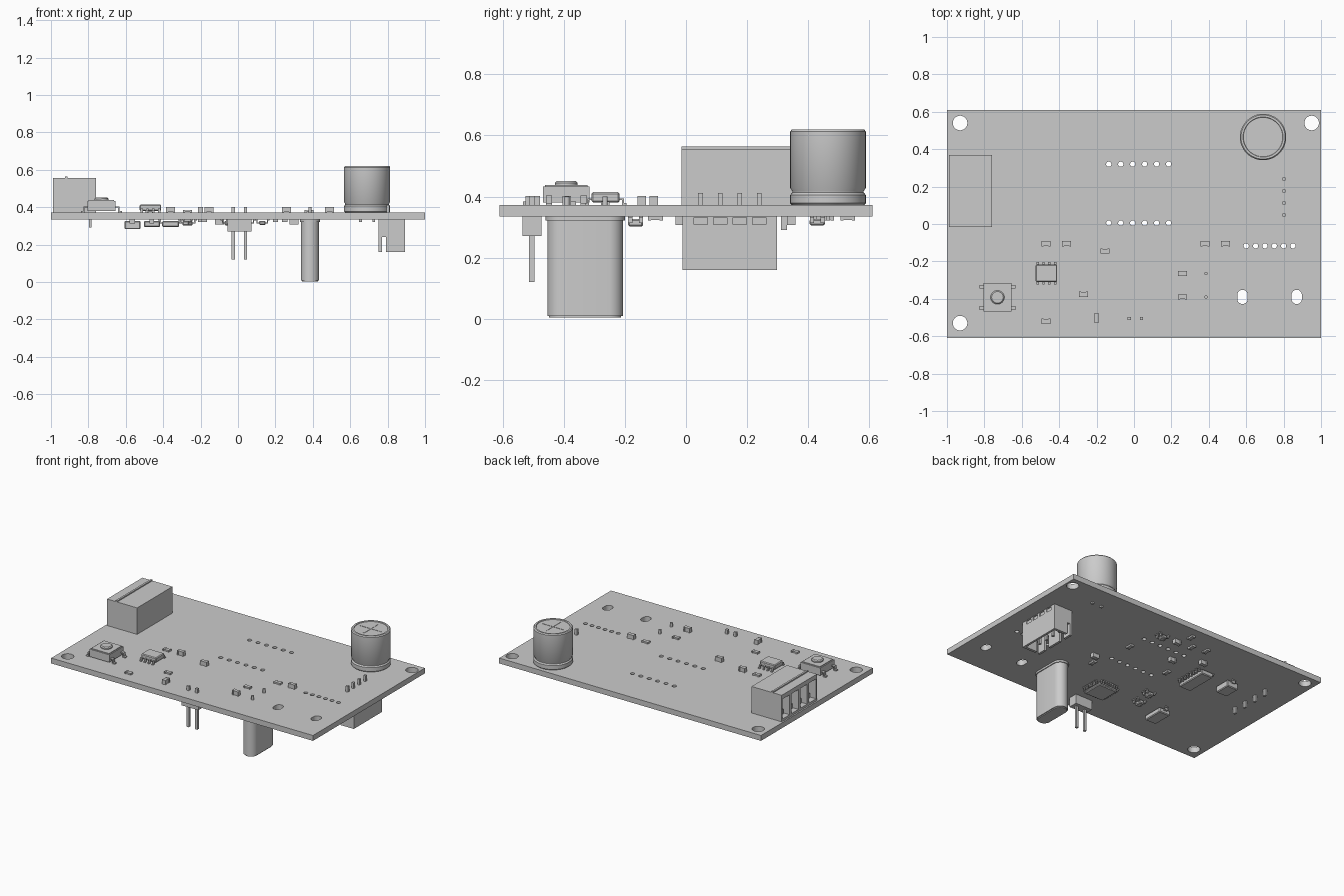
import bpy, bmesh, math
from mathutils import Matrix, Vector

cube = bpy.data.objects.get("Cube")
if cube:
    bpy.data.objects.remove(cube, do_unlink=True)

grey = bpy.data.materials.new("plain_grey")
grey.use_nodes = True
grey.diffuse_color = (0.6, 0.6, 0.6, 1)
grey.node_tree.nodes["Principled BSDF"].inputs["Base Color"].default_value = (0.6, 0.6, 0.6, 1)

TOP, BOT = 0.372, 0.335


def finish(name, bm, smooth=False):
    bmesh.ops.recalc_face_normals(bm, faces=bm.faces[:])
    mesh = bpy.data.meshes.new(name)
    bm.to_mesh(mesh)
    bm.free()
    mesh.materials.append(grey)
    ob = bpy.data.objects.new(name, mesh)
    bpy.context.collection.objects.link(ob)
    if smooth:
        bpy.ops.object.select_all(action='DESELECT')
        ob.select_set(True)
        bpy.context.view_layer.objects.active = ob
        bpy.ops.object.shade_smooth_by_angle(angle=math.radians(35))
    return ob


def add_box(bm, x0, x1, y0, y1, z0, z1):
    mat = Matrix.Translation(((x0 + x1) / 2, (y0 + y1) / 2, (z0 + z1) / 2))
    bmesh.ops.create_cube(bm, size=1, matrix=mat @ Matrix.Diagonal((x1 - x0, y1 - y0, z1 - z0, 1)))


def add_slot(bm, x, y, r, half, z0, z1, seg=24):
    """Upright stadium prism, stretched along y; half = 0 gives a cylinder."""
    ring = []
    for i in range(seg):
        a = 2 * math.pi * (i + 0.5) / seg
        shift = half if math.sin(a) > 0 else -half
        ring.append(bm.verts.new((x + r * math.cos(a), y + r * math.sin(a) + shift, z0)))
    face = bm.faces.new(ring)
    ext = bmesh.ops.extrude_face_region(bm, geom=[face])
    bmesh.ops.translate(bm, vec=(0, 0, z1 - z0), verts=[v for v in ext["geom"] if isinstance(v, bmesh.types.BMVert)])


def boxes(name, *dims):
    bm = bmesh.new()
    for d in dims:
        add_box(bm, *d)
    return finish(name, bm)


def block(x, y, w, d, z0, z1):
    return (x - w / 2, x + w / 2, y - d / 2, y + d / 2, z0, z1)


def cut(ob, bm):
    tool = finish("cutter", bm)
    tool.hide_render = True
    mod = ob.modifiers.new("cut", 'BOOLEAN')
    mod.operation, mod.object, mod.solver = 'DIFFERENCE', tool, 'EXACT'
    bpy.context.view_layer.objects.active = ob
    bpy.ops.object.modifier_apply(modifier=mod.name)
    bpy.data.objects.remove(tool, do_unlink=True)


def lathe(name, x, y, profile, seg=48):
    bm = bmesh.new()
    verts = [bm.verts.new((x + r, y, z)) for r, z in profile]
    edges = [bm.edges.new(p) for p in zip(verts, verts[1:])]
    bmesh.ops.spin(bm, geom=verts + edges, cent=(x, y, 0), axis=(0, 0, 1), angle=2 * math.pi, steps=seg)
    bmesh.ops.remove_doubles(bm, verts=bm.verts[:], dist=0.0005)
    return finish(name, bm, True)


# Circuit board with mounting, header and slot holes
board = boxes("circuit_board", (-1, 1, -0.61, 0.61, BOT, TOP))
bm = bmesh.new()
for x, y in ((-0.93, 0.54), (0.95, 0.54), (-0.93, -0.53)):
    add_slot(bm, x, y, 0.039, 0, 0.3, 0.4, 32)
for i in range(6):
    add_slot(bm, -0.135 + i * 0.064, 0.32, 0.014, 0, 0.3, 0.4, 16)
    add_slot(bm, -0.135 + i * 0.064, 0.005, 0.014, 0, 0.3, 0.4, 16)
    add_slot(bm, 0.6 + i * 0.05, -0.117, 0.014, 0, 0.3, 0.4, 16)
for x in (0.58, 0.87):
    add_slot(bm, x, -0.39, 0.028, 0.01, 0.3, 0.4)
cut(board, bm)

# Terminal block with four wire openings on its outer side
terminal = boxes("terminal_block", (-0.99, -0.76, -0.015, 0.37, TOP, 0.555))
bm = bmesh.new()
bays = [0.033 + i * 0.096 for i in range(4)]
for y in bays:
    add_box(bm, -1.1, -0.88, y - 0.038, y + 0.038, 0.388, 0.525)
cut(terminal, bm)
boxes("terminal_ridge", (-0.925, -0.912, -0.015, 0.37, 0.555, 0.563))
for y in bays:
    boxes("terminal_clamp", (-0.95, -0.88, y - 0.03, y + 0.03, 0.388, 0.42))
    boxes("terminal_pin", block(-0.79, y, 0.015, 0.02, 0.29, TOP))

# Electrolytic capacitor can: rolled foot, groove, vented lid
lathe("capacitor_can", 0.69, 0.465, [
    (0, TOP), (0.118, TOP), (0.124, 0.378), (0.124, 0.405), (0.117, 0.413), (0.117, 0.418),
    (0.124, 0.428), (0.124, 0.613), (0.118, 0.62), (0.107, 0.62), (0.105, 0.616), (0, 0.616)])
boxes("capacitor_vent", block(0.69, 0.465, 0.16, 0.006, 0.614, 0.618), block(0.69, 0.465, 0.006, 0.16, 0.614, 0.618))
for x in (0.655, 0.725):
    boxes("capacitor_lead", block(x, 0.465, 0.014, 0.014, 0.322, TOP))

# Crystal can hanging under the board, with two leads
bm = bmesh.new()
add_slot(bm, 0.385, -0.33, 0.048, 0.076, 0.003, 0.325, 40)
bmesh.ops.bevel(bm, geom=[e for e in bm.edges if all(v.co.z < 0.01 for v in e.verts)],
                offset=0.006, segments=2, affect='EDGES')
finish("crystal_can", bm, True)
bm = bmesh.new()
add_slot(bm, 0.385, -0.33, 0.054, 0.076, 0.322, BOT, 40)
finish("crystal_flange", bm, True)
for y in (-0.265, -0.39):
    bm = bmesh.new()
    add_slot(bm, 0.385, y, 0.009, 0, BOT, 0.4, 12)
    finish("crystal_lead", bm, True)

# Two-pin header under the board
boxes("header_body", block(0.008, -0.505, 0.128, 0.062, 0.27, BOT))
for x in (-0.025, 0.04):
    boxes("header_pin", block(x, -0.505, 0.017, 0.017, 0.12, 0.402))

# Shrouded four-pin connector, opening downwards
shroud = boxes("connector_shroud", (0.752, 0.893, -0.012, 0.298, 0.16, BOT))
pin_rows = [0.048 + i * 0.064 for i in range(4)]
bm = bmesh.new()
add_box(bm, 0.768, 0.878, 0.006, 0.28, 0.1, 0.3)
cut(shroud, bm)
bm = bmesh.new()
add_box(bm, 0.769, 0.79, -0.1, 0.4, 0.1, 0.24)
cut(shroud, bm)
bm = bmesh.new()
for y in (0.07, 0.216):
    add_box(bm, 0.7, 0.772, y - 0.02, y + 0.02, 0.1, 0.25)
for y in pin_rows:
    add_box(bm, 0.886, 0.95, y - 0.022, y + 0.022, 0.308, 0.332)
cut(shroud, bm)
for y in pin_rows:
    boxes("connector_pin", block(0.803, y, 0.016, 0.016, 0.19, 0.412))

# Push button with dome and four bent legs
boxes("button_housing", block(-0.73, -0.392, 0.15, 0.153, 0.38, 0.432))
boxes("button_plate", block(-0.73, -0.392, 0.136, 0.14, 0.432, 0.437))
lathe("button_cap", -0.73, -0.392, [(0, 0.436), (0.037, 0.436), (0.037, 0.445), (0.031, 0.451), (0, 0.451)], 32)
for side in (-1, 1):
    for y in (-0.449, -0.335):
        boxes("button_leg", block(-0.73 + side * 0.084, y, 0.022, 0.02, 0.397, 0.404),
              block(-0.73 + side * 0.093, y, 0.007, 0.02, TOP, 0.404),
              block(-0.73 + side * 0.1, y, 0.02, 0.02, TOP, 0.379))


def chip(name, x, y, w, d, up, pins, pitch, axis, height=0.03, reach=0.022):
    """Leaded chip on either board side; axis is the direction the legs point."""
    base = TOP if up else BOT
    s = 1 if up else -1

    def span(a, b):
        return tuple(sorted((base + s * a, base + s * b)))
    body = boxes(name + "_body", block(x, y, w, d, *span(0.008, 0.008 + height)))
    bev = body.modifiers.new("edge", 'BEVEL')
    bev.width, bev.segments = 0.005, 1
    half = (w if axis == 'x' else d) / 2
    for side in (-1, 1):
        for i in range(pins):
            o = (i - (pins - 1) / 2) * pitch
            parts = []
            for dist, length, a, b in ((reach * 0.3, reach * 0.6, 0.016, 0.022),
                                       (reach * 0.5, 0.006, 0, 0.022), (reach * 0.75, reach * 0.5, 0, 0.006)):
                c = side * (half + dist)
                t = pitch * 0.4
                parts.append(block(x + c, y + o, length, t, *span(a, b)) if axis == 'x'
                             else block(x + o, y + c, t, length, *span(a, b)))
            boxes(name + "_leg", *parts)


# Leaded chips on both sides
chip("small_chip", -0.468, -0.263, 0.115, 0.092, True, 4, 0.031, 'y', 0.034)
chip("square_chip", 0.0, -0.32, 0.145, 0.145, False, 8, 0.017, 'x', 0.024)
chip("square_chip_side", 0.0, -0.32, 0.14, 0.14, False, 8, 0.017, 'y', 0.022)
chip("long_chip", -0.36, 0.17, 0.09, 0.22, False, 8, 0.027, 'x', 0.033)
chip("regulator", -0.46, -0.32, 0.085, 0.14, False, 1, 0.06, 'y', 0.034)
chip("power_diode", -0.565, 0.225, 0.085, 0.11, False, 1, 0.07, 'y', 0.045, 0.012)
chip("transistor_a", -0.26, -0.165, 0.035, 0.05, False, 2, 0.035, 'x', 0.025)
chip("transistor_b", -0.28, -0.28, 0.035, 0.05, False, 2, 0.035, 'x', 0.025)
chip("transistor_c", 0.13, 0.43, 0.035, 0.05, False, 2, 0.035, 'x', 0.022)


def passive(x, y, along_y, z0, z1):
    """Tiny part: a middle body between two slightly larger end caps."""
    w, d = (0.028, 0.048) if along_y else (0.048, 0.028)
    parts = [block(x, y, w - 0.004, d - 0.004, z0 + 0.001, z1 - 0.001)]
    for s in (-1, 1):
        parts.append(block(x, y + s * 0.019, w, 0.01, z0, z1) if along_y
                     else block(x + s * 0.019, y, 0.01, d, z0, z1))
    boxes("surface_part", *parts)


# Tiny parts on the top
for x, y in ((-0.36, -0.105), (-0.155, -0.145), (0.49, -0.105), (0.26, -0.39)):
    passive(x, y, False, TOP, 0.402)
passive(-0.2, -0.502, True, TOP, 0.402)
for x, y in ((-0.47, -0.105), (0.38, -0.105), (0.26, -0.265), (-0.27, -0.375), (-0.47, -0.52)):
    passive(x, y, False, TOP, 0.384)

# Tiny parts underneath
for x, y in ((0.3, -0.02), (0.02, 0.44), (-0.1, 0.25), (-0.27, -0.175 + 0.52)):
    passive(x, y, False, 0.306, BOT)
for x, y in ((0.2, 0.2), (-0.02, 0.53), (-0.1, 0.44), (-0.2, 0.46), (0.25, -0.1), (-0.18, 0.1)):
    passive(x, y, True, 0.322, BOT)
